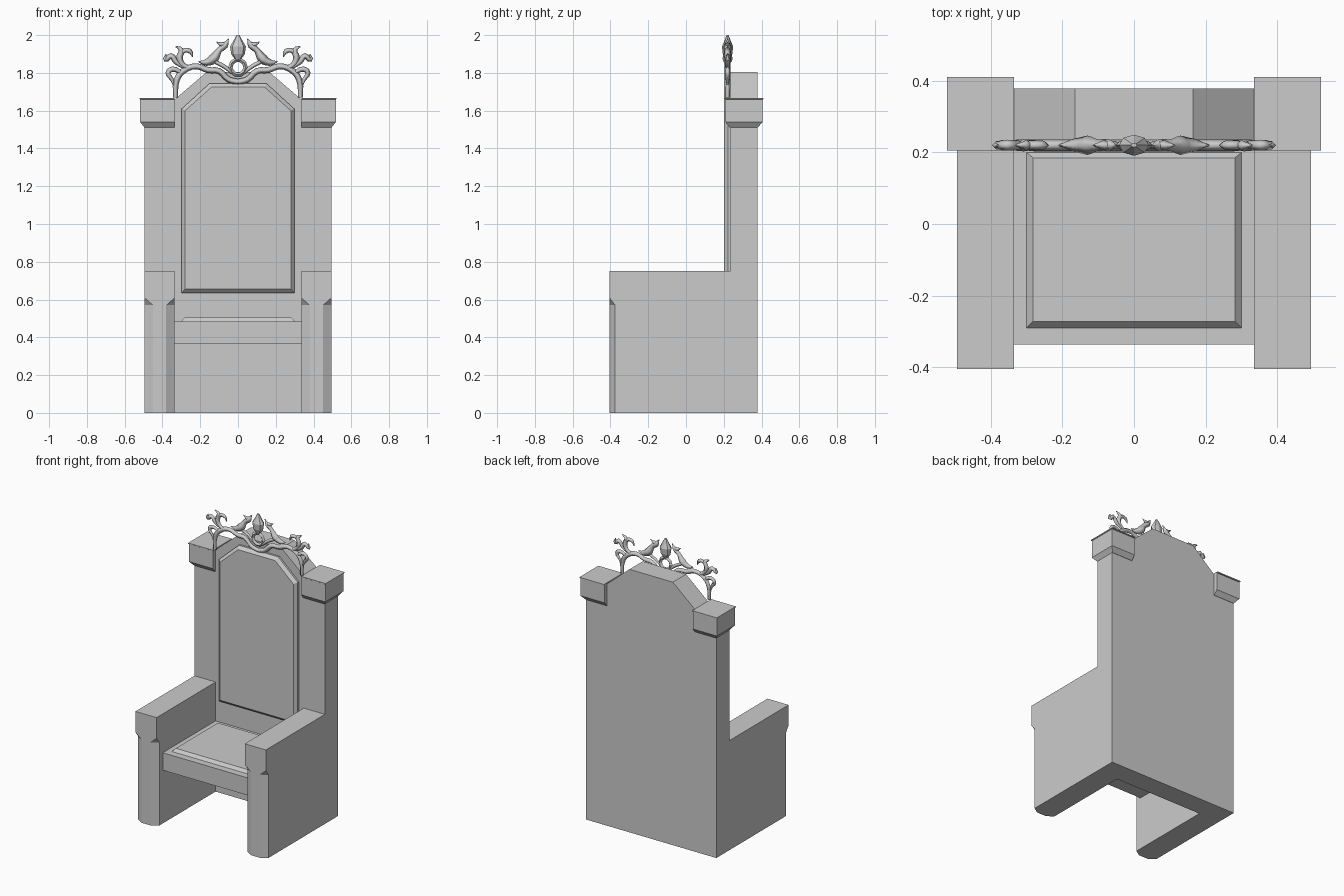
import bpy, bmesh, math

cube = bpy.data.objects.get("Cube")
if cube:
    bpy.data.objects.remove(cube, do_unlink=True)

stone = bpy.data.materials.new("grey_stone")
stone.use_nodes = True
stone.diffuse_color = (0.6, 0.6, 0.6, 1)
stone.node_tree.nodes["Principled BSDF"].inputs["Base Color"].default_value = (0.6, 0.6, 0.6, 1)


def add_object(name, mesh):
    mesh.materials.clear()
    mesh.materials.append(stone)
    obj = bpy.data.objects.new(name, mesh)
    bpy.context.collection.objects.link(obj)
    return obj


def loft(name, rings):
    """Skin closed rings of equal point count and cap both ends."""
    bm = bmesh.new()
    loops = [[bm.verts.new(p) for p in ring] for ring in rings]
    for a, b in zip(loops, loops[1:]):
        for i in range(len(a)):
            j = (i + 1) % len(a)
            bm.faces.new((a[i], a[j], b[j], b[i]))
    bm.faces.new(loops[0])
    bm.faces.new(loops[-1])
    bmesh.ops.remove_doubles(bm, verts=bm.verts, dist=0.0005)
    bmesh.ops.recalc_face_normals(bm, faces=bm.faces)
    mesh = bpy.data.meshes.new(name)
    bm.to_mesh(mesh)
    bm.free()
    return add_object(name, mesh)


def rect(x0, x1, y0, y1, z):
    return [(x0, y0, z), (x1, y0, z), (x1, y1, z), (x0, y1, z)]


def arch(half, low, shoulder, top, top_half, y):
    """Upright outline with slanted top corners."""
    right = [(half, y, low), (half, y, shoulder), (top_half, y, top)]
    return right + [(-x, y, z) for x, y, z in reversed(right)]


def tendril(name, points, thickness, y=0.22):
    """Tapered square-section stroke through (x, z, radius) points."""
    curve = bpy.data.curves.new(name, "CURVE")
    curve.dimensions = "3D"
    curve.bevel_depth = thickness
    curve.bevel_resolution = 0
    curve.resolution_u = 3
    curve.use_fill_caps = True
    spline = curve.splines.new("BEZIER")
    spline.bezier_points.add(len(points) - 1)
    for bp, (x, z, r) in zip(spline.bezier_points, points):
        bp.co = (x, y, z)
        bp.radius = r
        bp.handle_left_type = bp.handle_right_type = "AUTO"
    temp = bpy.data.objects.new(name + "_path", curve)
    bpy.context.collection.objects.link(temp)
    bpy.context.view_layer.update()
    graph = bpy.context.evaluated_depsgraph_get()
    mesh = bpy.data.meshes.new_from_object(temp.evaluated_get(graph))
    bpy.data.objects.remove(temp, do_unlink=True)
    return add_object(name, mesh)


# Backrest slab with slanted crown, and its raised bevelled panel
loft("backrest", [arch(0.335, 0, 1.66, 1.805, 0.165, y) for y in (0.235, 0.378)])
loft("back_panel", [arch(0.298, 0.635, 1.61, 1.745, 0.15, 0.235),
                    arch(0.298, 0.635, 1.61, 1.745, 0.15, 0.222),
                    arch(0.28, 0.655, 1.6, 1.725, 0.14, 0.202)])

# Seat and raised cushion
loft("seat", [rect(-0.335, 0.335, -0.337, 0.235, z) for z in (0.365, 0.485)])
loft("seat_cushion", [rect(-0.3, 0.3, -0.29, 0.2, 0.485),
                      rect(-0.282, 0.282, -0.272, 0.185, 0.505)])


def arm_ring(s, z, cut):
    """Arm section whose two front corners are chamfered by cut (0 to 1)."""
    cx, cy, front = 0.045 * cut, 0.03 * cut, -0.405
    pts = [(0.335, 0.235), (0.335, front + cy), (0.335 + cx, front),
           (0.495 - cx, front), (0.495, front + cy), (0.495, 0.235)]
    return [(s * x, y, z) for x, y in pts]


for side, s in (("left", 1), ("right", -1)):
    # Arm with stopped chamfers, back post and capital
    loft(side + "_arm", [arm_ring(s, 0, 1), arm_ring(s, 0.57, 1),
                         arm_ring(s, 0.61, 0), arm_ring(s, 0.752, 0)])
    loft(side + "_post", [rect(s * 0.335, s * 0.495, 0.235, 0.378, z) for z in (0, 1.52)])
    loft(side + "_capital", [
        rect(s * 0.335, s * 0.495, 0.232, 0.38, 1.51),
        rect(s * 0.335, s * 0.518, 0.208, 0.405, 1.54),
        rect(s * 0.335, s * 0.518, 0.208, 0.405, 1.66),
        rect(s * 0.335, s * 0.522, 0.205, 0.411, 1.662),
        rect(s * 0.335, s * 0.522, 0.205, 0.411, 1.668)])

    # Crest scrollwork
    strokes = {
        "crest_band": ([(0, 1.752, 1), (0.05, 1.765, 1), (0.1, 1.81, 1), (0.16, 1.815, 1),
                        (0.22, 1.835, 1), (0.29, 1.81, 1), (0.325, 1.76, 1), (0.33, 1.67, .8)], 0.016),
        "crest_leaf": ([(0.05, 1.98, .1), (0.07, 1.945, 1), (0.1, 1.92, .9), (0.13, 1.875, 1.5),
                        (0.17, 1.855, 1), (0.21, 1.86, .1)], 0.018),
        "leaf_barb": ([(0.115, 1.965, .1), (0.085, 1.95, 1), (0.06, 1.955, .6)], 0.014),
        "leaf_stem": ([(0.03, 1.8, .8), (0.075, 1.835, 1), (0.12, 1.86, 1), (0.14, 1.88, .3)], 0.011),
        "outer_scroll": ([(0.25, 1.825, .8), (0.29, 1.84, 1), (0.31, 1.88, 1.2), (0.3, 1.92, 1),
                          (0.33, 1.94, .2)], 0.015),
        "upper_curl": ([(0.24, 1.885, .2), (0.255, 1.915, 1), (0.29, 1.915, 1), (0.31, 1.87, .6)], 0.013),
        "side_curl": ([(0.29, 1.83, .6), (0.33, 1.86, 1), (0.355, 1.89, 1.1), (0.385, 1.87, .8),
                       (0.38, 1.9, .2)], 0.014),
        "lower_curl": ([(0.3, 1.8, .8), (0.345, 1.82, 1), (0.37, 1.8, 1), (0.35, 1.765, .7),
                        (0.335, 1.72, .2)], 0.014),
    }
    for part, (pts, thick) in strokes.items():
        tendril(side + "_" + part, [(s * x, z, r) for x, z, r in pts], thick)

# Central ring and faceted boss
bpy.ops.mesh.primitive_torus_add(major_segments=10, minor_segments=4, major_radius=0.04,
                                 minor_radius=0.012, location=(0, 0.22, 1.83),
                                 rotation=(math.pi / 2, 0, 0))
bpy.context.object.name = "crest_ring"
bpy.context.object.data.materials.append(stone)


def boss_ring(z, r):
    return [(r * math.cos(i * math.pi / 4), 0.22 + 0.7 * r * math.sin(i * math.pi / 4), z)
            for i in range(8)]


loft("crest_boss", [boss_ring(1.865, 0.012), boss_ring(1.9, 0.036), boss_ring(1.94, 0.042),
                    boss_ring(1.97, 0.024), boss_ring(2.0, 0.008)])
